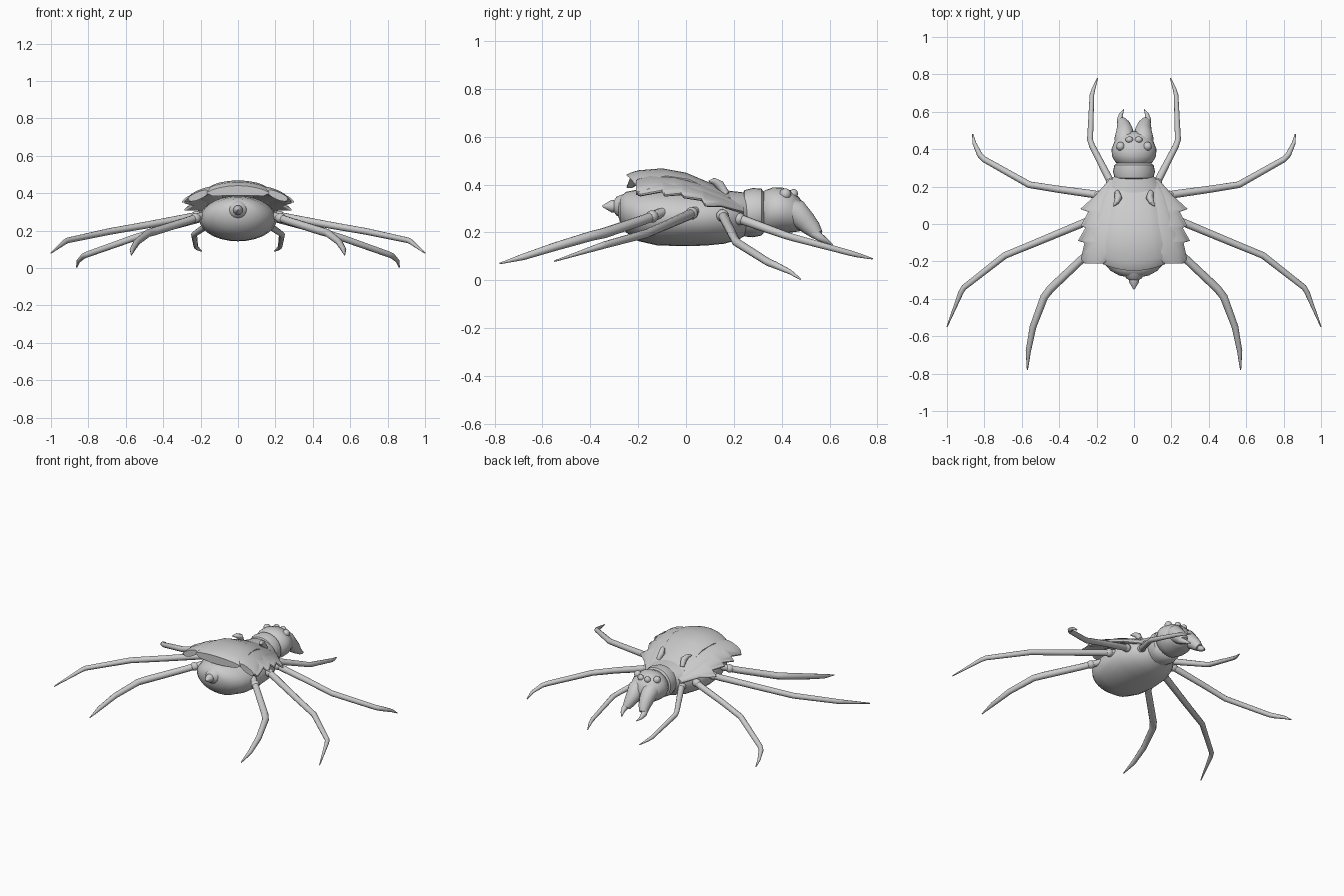
import bpy, bmesh, math
from mathutils import Vector


def finish(name, bm, angle=40):
    bmesh.ops.recalc_face_normals(bm, faces=bm.faces)
    me = bpy.data.meshes.new(name)
    bm.to_mesh(me)
    bm.free()
    ob = bpy.data.objects.new(name, me)
    bpy.context.collection.objects.link(ob)
    bpy.ops.object.select_all(action='DESELECT')
    ob.select_set(True)
    bpy.context.view_layer.objects.active = ob
    bpy.ops.object.shade_smooth_by_angle(angle=math.radians(angle))
    return ob


def skin(bm, rings):
    """Join closed vertex rings and cap both ends."""
    n = len(rings[0])
    for a, b in zip(rings, rings[1:]):
        for i in range(n):
            j = (i + 1) % n
            bm.faces.new((a[i], a[j], b[j], b[i]))
    bm.faces.new(rings[0])
    bm.faces.new(rings[-1])


def loft(name, rows, n=28):
    """Elliptical sections along y: (y, centre z, x radius, z radius)."""
    bm = bmesh.new()
    skin(bm, [[bm.verts.new((rx * math.cos(2 * math.pi * i / n), y,
                             z + rz * math.sin(2 * math.pi * i / n)))
               for i in range(n)] for y, z, rx, rz in rows])
    return finish(name, bm)


def tube(name, pts, side=1, n=10):
    """Tapered tube through (x, y, z, radius)."""
    bm = bmesh.new()
    P = [Vector((p[0] * side, p[1], p[2])) for p in pts]
    rings = []
    for k, p in enumerate(P):
        t = (P[min(k + 1, len(P) - 1)] - P[max(k - 1, 0)]).normalized()
        u = t.cross(Vector((0, 0, 1))).normalized()
        v = u.cross(t)
        rings.append([bm.verts.new(p + pts[k][3] * (u * math.cos(a) + v * math.sin(a)))
                      for a in (2 * math.pi * i / n for i in range(n))])
    skin(bm, rings)
    return finish(name, bm)


def ball(name, loc, scale):
    bm = bmesh.new()
    bmesh.ops.create_uvsphere(bm, u_segments=16, v_segments=10, radius=1)
    for v in bm.verts:
        v.co = Vector(loc) + Vector(v.co[i] * scale[i] for i in range(3))
    return finish(name, bm)


# Height of the shell ridge along y
RIDGE = [(-0.26, 0.435), (-0.22, 0.457), (-0.12, 0.472), (0.0, 0.45),
         (0.1, 0.408), (0.18, 0.37), (0.26, 0.325)]


def ridge(y):
    for (a, za), (b, zb) in zip(RIDGE, RIDGE[1:]):
        if y <= b:
            return za + (zb - za) * (y - a) / (b - a)
    return RIDGE[-1][1]


def plate(name, rows, drop, thick, side=1, n=12, sweep=0.0):
    """Curved lens-section plate; rows are (y, inner x, outer x)."""
    bm = bmesh.new()
    rings = []
    for y, x0, x1 in rows:
        top, low = [], []
        for i in range(n + 1):
            s = 2 * i / n - 1
            x = x0 + (x1 - x0) * i / n
            yy = y + sweep * s * s * max(0, (0.1 - y) / 0.35)
            z = ridge(y) - 0.9 * x * x - drop
            bulge = math.sqrt(max(0, 1 - s * s))
            top.append(bm.verts.new((x * side, yy, z + 0.012 * bulge - 0.012)))
            low.append(bm.verts.new((x * side, yy, z - 0.018 - thick * bulge)))
        rings.append(top + low[::-1])
    skin(bm, rings)
    return finish(name, bm, 35)


# Abdomen, tail spike, collar and head
loft("abdomen", [(-0.285, 0.30, 0.03, 0.025), (-0.275, 0.295, 0.08, 0.055),
                 (-0.25, 0.285, 0.125, 0.085), (-0.2, 0.272, 0.17, 0.108),
                 (-0.12, 0.266, 0.198, 0.12), (-0.02, 0.263, 0.208, 0.12),
                 (0.08, 0.263, 0.2, 0.118), (0.16, 0.265, 0.175, 0.112),
                 (0.22, 0.27, 0.14, 0.1), (0.26, 0.28, 0.1, 0.085)])
loft("tail_spike", [(-0.25, 0.31, 0.06, 0.055), (-0.29, 0.31, 0.042, 0.04),
                    (-0.30, 0.31, 0.026, 0.026), (-0.312, 0.31, 0.026, 0.026),
                    (-0.35, 0.31, 0.003, 0.003)], 16)
loft("collar", [(0.235, 0.28, 0.085, 0.08), (0.245, 0.28, 0.103, 0.097),
                (0.28, 0.283, 0.112, 0.103), (0.315, 0.285, 0.105, 0.098),
                (0.33, 0.285, 0.085, 0.08)])
loft("head", [(0.315, 0.285, 0.075, 0.07), (0.33, 0.288, 0.1, 0.088),
              (0.365, 0.292, 0.118, 0.097), (0.4, 0.293, 0.12, 0.095),
              (0.44, 0.288, 0.105, 0.088), (0.475, 0.275, 0.085, 0.07),
              (0.495, 0.26, 0.05, 0.045)])

# Layered back shell: central plate
plate("central_plate", [(0.25, -0.1, 0.1), (0.18, -0.115, 0.115), (0.1, -0.12, 0.12),
                        (0.0, -0.13, 0.13), (-0.1, -0.148, 0.148), (-0.2, -0.167, 0.167),
                        (-0.235, -0.168, 0.168), (-0.25, -0.165, 0.165)],
      0, 0.035, sweep=0.035)

LEGS = {
    "front_leg": [(0.1, 0.18, 0.27, 0.02), (0.135, 0.245, 0.25, 0.02),
                  (0.225, 0.42, 0.187, 0.016), (0.235, 0.45, 0.178, 0.016),
                  (0.225, 0.69, 0.113, 0.012), (0.217, 0.72, 0.105, 0.01),
                  (0.195, 0.78, 0.09, 0.003)],
    "second_leg": [(0.13, 0.14, 0.29, 0.02), (0.22, 0.16, 0.26, 0.021),
                   (0.4, 0.185, 0.21, 0.019), (0.56, 0.21, 0.16, 0.018),
                   (0.8, 0.345, 0.075, 0.016), (0.825, 0.37, 0.065, 0.015),
                   (0.855, 0.435, 0.035, 0.01), (0.862, 0.48, 0.004, 0.003)],
    "third_leg": [(0.15, 0.05, 0.295, 0.02), (0.26, 0.01, 0.272, 0.021),
                  (0.5, -0.09, 0.228, 0.019), (0.69, -0.168, 0.195, 0.018),
                  (0.91, -0.34, 0.148, 0.015), (0.925, -0.365, 0.14, 0.014),
                  (1.0, -0.55, 0.08, 0.003)],
    "rear_leg": [(0.15, -0.07, 0.295, 0.02), (0.27, -0.18, 0.252, 0.021),
                 (0.445, -0.345, 0.197, 0.022), (0.48, -0.39, 0.187, 0.021),
                 (0.54, -0.55, 0.14, 0.018), (0.565, -0.68, 0.098, 0.014),
                 (0.57, -0.78, 0.07, 0.003)],
}

for side, tag in ((1, "right"), (-1, "left")):
    # Middle and serrated outer plates
    plate("middle_plate_" + tag, [(0.24, 0.03, 0.125), (0.15, 0.05, 0.17), (0.05, 0.07, 0.2),
                                  (-0.05, 0.09, 0.23), (-0.15, 0.12, 0.26),
                                  (-0.2, 0.14, 0.275), (-0.21, 0.16, 0.265)],
          0.01, 0.025, side)
    plate("outer_plate_" + tag, [(0.24, 0.07, 0.13), (0.15, 0.09, 0.21), (0.08, 0.1, 0.287),
                                 (0.065, 0.1, 0.245), (-0.01, 0.12, 0.285),
                                 (-0.02, 0.12, 0.26), (-0.09, 0.14, 0.3),
                                 (-0.1, 0.14, 0.265), (-0.19, 0.17, 0.285),
                                 (-0.2, 0.18, 0.275)],
          0.016, 0.015, side)
    # Raised thorns on the shell
    tube("shell_thorn_" + tag, [(0.09, 0.17, 0.36, 0.014), (0.083, 0.14, 0.4, 0.02),
                                (0.095, 0.115, 0.415, 0.014), (0.11, 0.095, 0.415, 0.002)], side)
    # Jaws, fangs and eyes
    tube("jaw_" + tag, [(0.045, 0.41, 0.3, 0.05), (0.05, 0.46, 0.285, 0.055),
                        (0.05, 0.5, 0.245, 0.045), (0.056, 0.53, 0.215, 0.036),
                        (0.064, 0.55, 0.19, 0.025)], side, 16)
    tube("fang_" + tag, [(0.066, 0.535, 0.2, 0.023), (0.074, 0.56, 0.18, 0.018),
                         (0.07, 0.585, 0.165, 0.011), (0.055, 0.613, 0.15, 0.002)], side)
    ball("inner_eye_" + tag, (0.025 * side, 0.45, 0.362), (0.021, 0.018, 0.02))
    ball("outer_eye_" + tag, (0.072 * side, 0.415, 0.36), (0.023, 0.024, 0.024))
    # Legs with a socket at each root
    for name, pts in LEGS.items():
        tube(name + "_" + tag, pts, side)
        x, y, z, r = pts[1]
        a = Vector(pts[0][:3]).lerp(Vector(pts[1][:3]), 0.65)
        ball(name + "_socket_" + tag, (a.x * side, a.y, a.z), (0.028, 0.026, 0.026))
